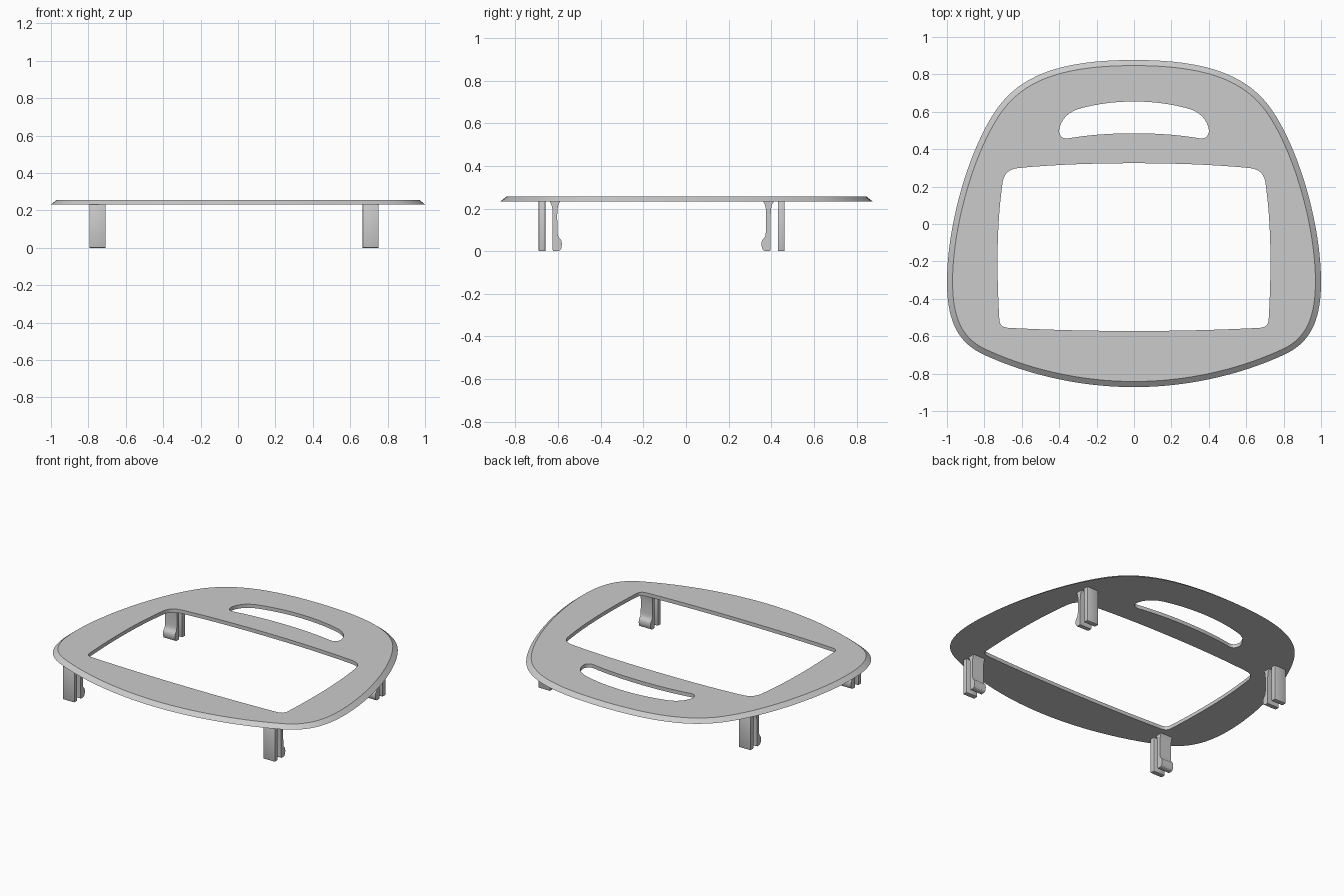
import bpy, bmesh
from mathutils import Vector

if "Cube" in bpy.data.objects:
    bpy.data.objects.remove(bpy.data.objects["Cube"])

Z0, Z1 = 0.232, 0.256      # underside and top of the plate
MID_Y = -0.114             # mirror line between front and rear legs


def half_to_loop(segments, n=12):
    """Right-half Bezier segments (top to bottom) -> closed symmetric loop."""
    pts = []
    for seg in segments:
        ctrl = [Vector(p) for p in seg]
        steps = 1 if len(ctrl) == 2 else n
        if steps == 1:
            pts.append(ctrl[0])
            continue
        a, b, c, d = ctrl
        for i in range(steps):
            t = i / steps
            u = 1 - t
            pts.append(a*u**3 + b*3*u*u*t + c*3*u*t*t + d*t**3)
    pts.append(Vector(segments[-1][-1]))
    return pts + [Vector((-p.x, p.y)) for p in reversed(pts[1:-1])]


def inset(loop, d):
    out = []
    for i, p in enumerate(loop):
        t = (loop[(i + 1) % len(loop)] - loop[i - 1]).normalized()
        out.append(p + Vector((t.y, -t.x)) * d)    # loop runs clockwise
    return out


def finish(name, bm):
    bmesh.ops.recalc_face_normals(bm, faces=bm.faces[:])
    me = bpy.data.meshes.new(name)
    bm.to_mesh(me)
    bm.free()
    ob = bpy.data.objects.new(name, me)
    bpy.context.collection.objects.link(ob)
    bpy.ops.object.select_all(action='DESELECT')
    ob.select_set(True)
    bpy.context.view_layer.objects.active = ob
    bpy.ops.object.shade_smooth_by_angle(angle=0.5)
    return ob


# Plate outline, window and handle slot
outer = half_to_loop([
    [(0, .877), (.38, .877), (.60, .80), (.73, .62)],
    [(.73, .62), (.88, .41), (1, 0), (1, -.31)],
    [(1, -.31), (1, -.55), (.92, -.645), (.80, -.70)],
    [(.80, -.70), (.56, -.81), (.28, -.872), (0, -.872)]], 20)
window = half_to_loop([
    [(0, .325), (.21, .325), (.42, .318), (.61, .30)],
    [(.61, .30), (.67, .295), (.695, .27), (.703, .22)],
    [(.703, .22), (.735, -.01), (.735, -.25), (.72, -.51)],
    [(.72, -.51), (.718, -.54), (.705, -.552), (.675, -.555)],
    [(.675, -.555), (.45, -.567), (.22, -.572), (0, -.572)]])
slot = half_to_loop([
    [(0, .655), (.10, .655), (.20, .642), (.29, .617)],
    [(.29, .617), (.35, .60), (.39, .56), (.40, .505)],
    [(.40, .505), (.403, .475), (.385, .452), (.35, .458)],
    [(.35, .458), (.24, .477), (.12, .485), (0, .485)]])

bm = bmesh.new()
caps = [[], []]
for low, high in ((outer, inset(outer, 0.03)), (window, window), (slot, slot)):
    rings = [[bm.verts.new((p.x, p.y, z)) for p in pts]
             for pts, z in ((low, Z0), (high, Z1))]
    n = len(low)
    for i in range(n):
        j = (i + 1) % n
        bm.faces.new((rings[0][i], rings[0][j], rings[1][j], rings[1][i]))
    for cap, ring in zip(caps, rings):
        cap += [bm.edges.get((ring[i], ring[(i + 1) % n])) for i in range(n)]
for cap in caps:
    bmesh.ops.triangle_fill(bm, use_beauty=True, edges=cap, normal=(0, 0, 1))
finish("plate", bm)


def extrude_profile(name, profile, x0, x1, bevel):
    """Extrude a (y, z) profile along x."""
    bm = bmesh.new()
    ends = [[bm.verts.new((x, y, z)) for y, z in profile] for x in (x0, x1)]
    bm.faces.new(ends[0])
    bm.faces.new(ends[1][::-1])
    n = len(profile)
    for i in range(n):
        j = (i + 1) % n
        bm.faces.new((ends[0][i], ends[1][i], ends[1][j], ends[0][j]))
    if bevel:
        bmesh.ops.bevel(bm, geom=bm.edges[:], offset=bevel, segments=2,
                        profile=0.5, affect='EDGES')
    finish(name, bm)


# Front leg profiles: outer slab and inner snap hook
slab = [(-.691, 0), (-.659, 0), (-.659, Z0 + .004), (-.691, Z0 + .004)]
hook = [(-.640, Z0 + .002), (-.631, .218), (-.627, .20), (-.625, .17), (-.625, .006), (-.622, .001),
        (-.600, 0), (-.590, .005), (-.584, .015), (-.582, .03), (-.583, .046),
        (-.588, .056), (-.597, .065), (-.601, .076), (-.603, .095),
        (-.604, .17), (-.602, .20), (-.598, .218), (-.590, Z0 + .002)]

for side, x0, x1 in (("left", -.794, -.708), ("right", .666, .752)):
    for end in ("front", "rear"):
        flip = (lambda y: y) if end == "front" else (lambda y: 2 * MID_Y - y)
        for part, prof, bev in (("slab", slab, .004), ("hook", hook, 0)):
            extrude_profile(f"{end}_{side}_leg_{part}",
                            [(flip(y), z) for y, z in prof], x0, x1, bev)
